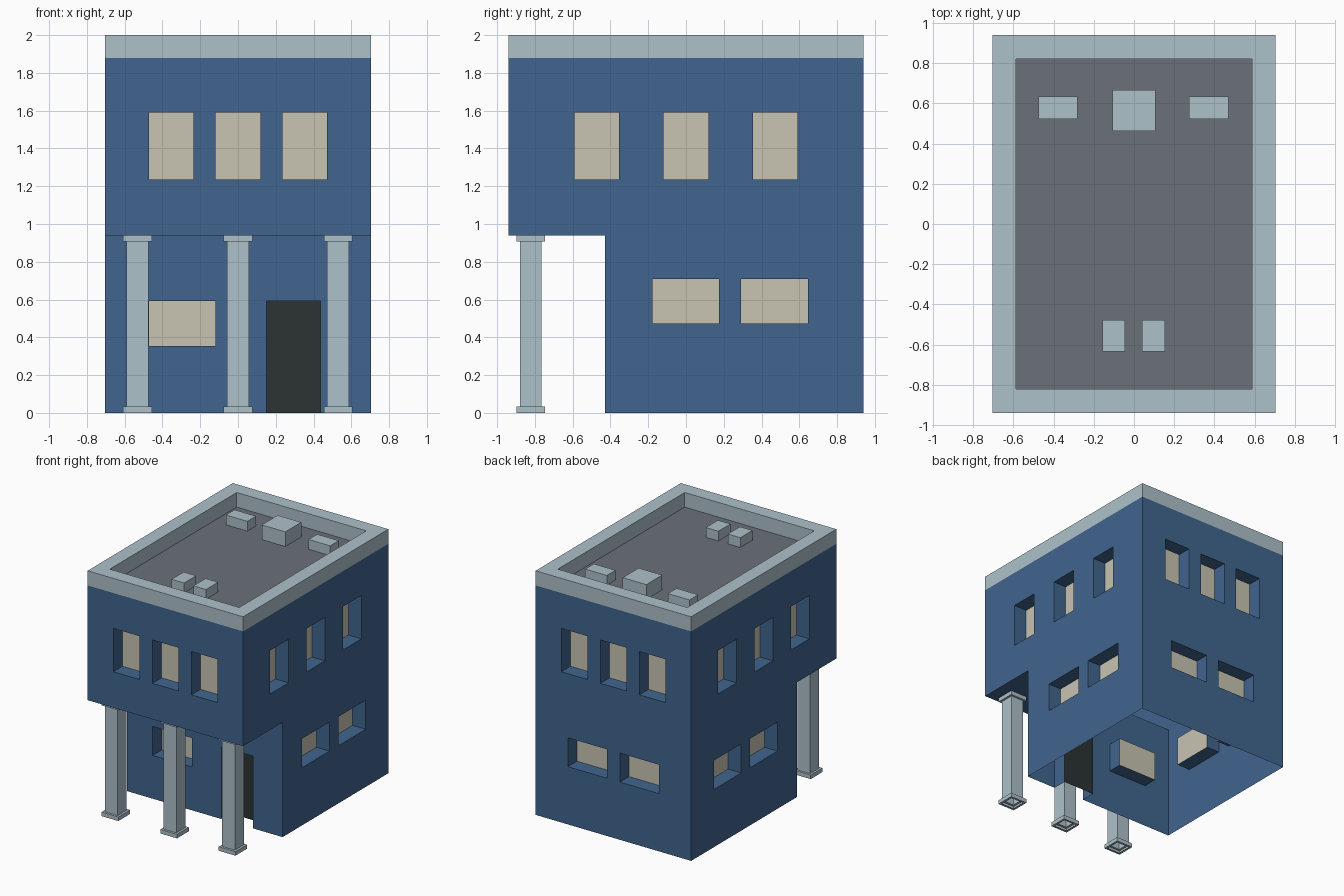
import bpy, bmesh
from mathutils import Vector

if "Cube" in bpy.data.objects:
    bpy.data.objects.remove(bpy.data.objects["Cube"])

W, D = 0.705, 0.94            # half width, half depth
FLOOR, ROOF, TOP = 0.94, 1.88, 2.0
PORCH = -0.43                 # front of the recessed ground floor
T = 0.118                     # recess depth and parapet thickness


def material(name, rgb):
    lin = [((c / 255 + 0.055) / 1.055) ** 2.4 for c in rgb]
    m = bpy.data.materials.new(name)
    m.diffuse_color = (*lin, 1)
    m.use_nodes = True
    m.node_tree.nodes["Principled BSDF"].inputs["Base Color"].default_value = m.diffuse_color
    return m


BLUE = material("wall_blue", (65, 101, 143))
PALE = material("pale_trim", (174, 193, 202))
CREAM = material("window_cream", (200, 196, 178))
DARK = material("door_dark", (43, 51, 50))
GREY = material("roof_grey", (106, 113, 121))


def quad(bm, pts, outward):
    """Add a face turned towards the outward direction."""
    f = bm.faces.new([bm.verts.new(p) for p in pts])
    f.normal_update()
    if f.normal.dot(outward) < 0:
        f.normal_flip()


def finish(bm, name, mat):
    bmesh.ops.remove_doubles(bm, verts=bm.verts, dist=1e-4)
    me = bpy.data.meshes.new(name)
    bm.to_mesh(me)
    bm.free()
    me.materials.append(mat)
    ob = bpy.data.objects.new(name, me)
    bpy.context.collection.objects.link(ob)
    return ob


walls, panes, door = bmesh.new(), bmesh.new(), bmesh.new()


def wall(axis, at, u0, u1, z0, z1, holes, void=None):
    """Wall sheet along x or y with recessed openings (ua, ub, za, zb, pane mesh)."""
    sign = 1 if at > 0 else -1

    def P(u, z, d=0):
        c = at - sign * d
        return Vector((u, c, z) if axis == "x" else (c, u, z))

    out = P(0, 0) - P(0, 0, 1)
    cuts = holes + ([void] if void else [])
    us = sorted({u0, u1, *(u for h in cuts for u in h[:2])})
    zs = sorted({z0, z1, *(z for h in cuts for z in h[2:4])})
    for a, b in zip(us, us[1:]):
        for c, d in zip(zs, zs[1:]):
            u, z = (a + b) / 2, (c + d) / 2
            if not any(h[0] < u < h[1] and h[2] < z < h[3] for h in cuts):
                quad(walls, [P(a, c), P(b, c), P(b, d), P(a, d)], out)
    for a, b, c, d, bm in holes:
        ring = [(a, c), (b, c), (b, d), (a, d)]
        mid = P((a + b) / 2, (c + d) / 2, T / 2)
        for i in range(4):
            p, q = ring[i], ring[(i + 1) % 4]
            if p[1] == q[1] == 0:
                continue                      # doorway has no sill
            pts = [P(*p), P(*q), P(*q, T), P(*p, T)]
            quad(walls, pts, mid - sum(pts, Vector()) / 4)
        quad(bm, [P(*r, T) for r in ring], out)


def windows(spans, z0, z1):
    return [(a, b, z0, z1, panes) for a, b in spans]


upper_x = windows([(-0.472, -0.236), (-0.118, 0.118), (0.236, 0.472)], 1.235, 1.59)
upper_y = windows([(-0.59, -0.354), (-0.118, 0.118), (0.354, 0.59)], 1.235, 1.59)
lower_y = windows([(-0.178, 0.176), (0.292, 0.646)], 0.473, 0.71)
lower_back = windows([(-0.413, -0.059), (0.059, 0.413)], 0.473, 0.71)
lower_front = windows([(-0.472, -0.118)], 0.355, 0.592)

# Walls with recessed windows and door
wall("x", -D, -W, W, FLOOR, ROOF, upper_x)
wall("x", PORCH, -W, W, 0, FLOOR, lower_front + [(0.15, 0.436, 0, 0.592, door)])
wall("x", D, -W, W, 0, ROOF, upper_x + lower_back)
for s in (-1, 1):
    wall("y", s * W, -D, D, 0, ROOF, upper_y + lower_y, (-D, PORCH, 0, FLOOR))
# Underside of the overhang
quad(walls, [(-W, -D, FLOOR), (W, -D, FLOOR), (W, PORCH, FLOOR), (-W, PORCH, FLOOR)],
     Vector((0, 0, -1)))
finish(walls, "walls", BLUE)
finish(panes, "window_panes", CREAM)
finish(door, "door", DARK)


def loft(name, mat, rings, cx=0, cy=0):
    """Sweep rectangles (half x, half y, z) one after another, open ended."""
    bm = bmesh.new()
    corners = ((-1, -1), (1, -1), (1, 1), (-1, 1))
    loops = [[bm.verts.new((cx + i * x, cy + j * y, z)) for i, j in corners]
             for x, y, z in rings]
    for lo, hi in zip(loops, loops[1:]):
        for i in range(4):
            k = (i + 1) % 4
            bm.faces.new((lo[i], lo[k], hi[k], hi[i]))
    return finish(bm, name, mat)


# Parapet and roof deck
loft("parapet", PALE, [(W, D, ROOF), (W, D, TOP), (W - T, D - T, TOP), (W - T, D - T, ROOF)])
bm = bmesh.new()
x, y = W - T, D - T
quad(bm, [(-x, -y, ROOF), (x, -y, ROOF), (x, y, ROOF), (-x, y, ROOF)], Vector((0, 0, 1)))
finish(bm, "roof_deck", GREY)

# Porch columns with base and cap
s, c, h = 0.058, 0.076, 0.033
for n, x in (("left", -0.532), ("middle", 0), ("right", 0.53)):
    loft("column_" + n, PALE,
         [(r, r, z) for r, z in ((s, 0), (c, 0), (c, h), (s, h), (s, FLOOR - h),
                                 (c, FLOOR - h), (c, FLOOR))], x, -0.822)


# Rooftop units
def box(name, x0, x1, y0, y1, z0, z1):
    bm = bmesh.new()
    bmesh.ops.create_cube(bm, size=1)
    for v in bm.verts:
        v.co = (x0 if v.co.x < 0 else x1, y0 if v.co.y < 0 else y1, z0 if v.co.z < 0 else z1)
    finish(bm, name, PALE)


box("roof_unit_large", -0.108, 0.106, 0.462, 0.668, ROOF, TOP)
box("roof_unit_left", -0.476, -0.28, 0.522, 0.634, ROOF, 1.96)
box("roof_unit_right", 0.274, 0.47, 0.522, 0.634, ROOF, 1.96)
box("roof_vent_left", -0.158, -0.044, -0.635, -0.478, ROOF, 1.96)
box("roof_vent_right", 0.041, 0.155, -0.635, -0.478, ROOF, 1.96)
